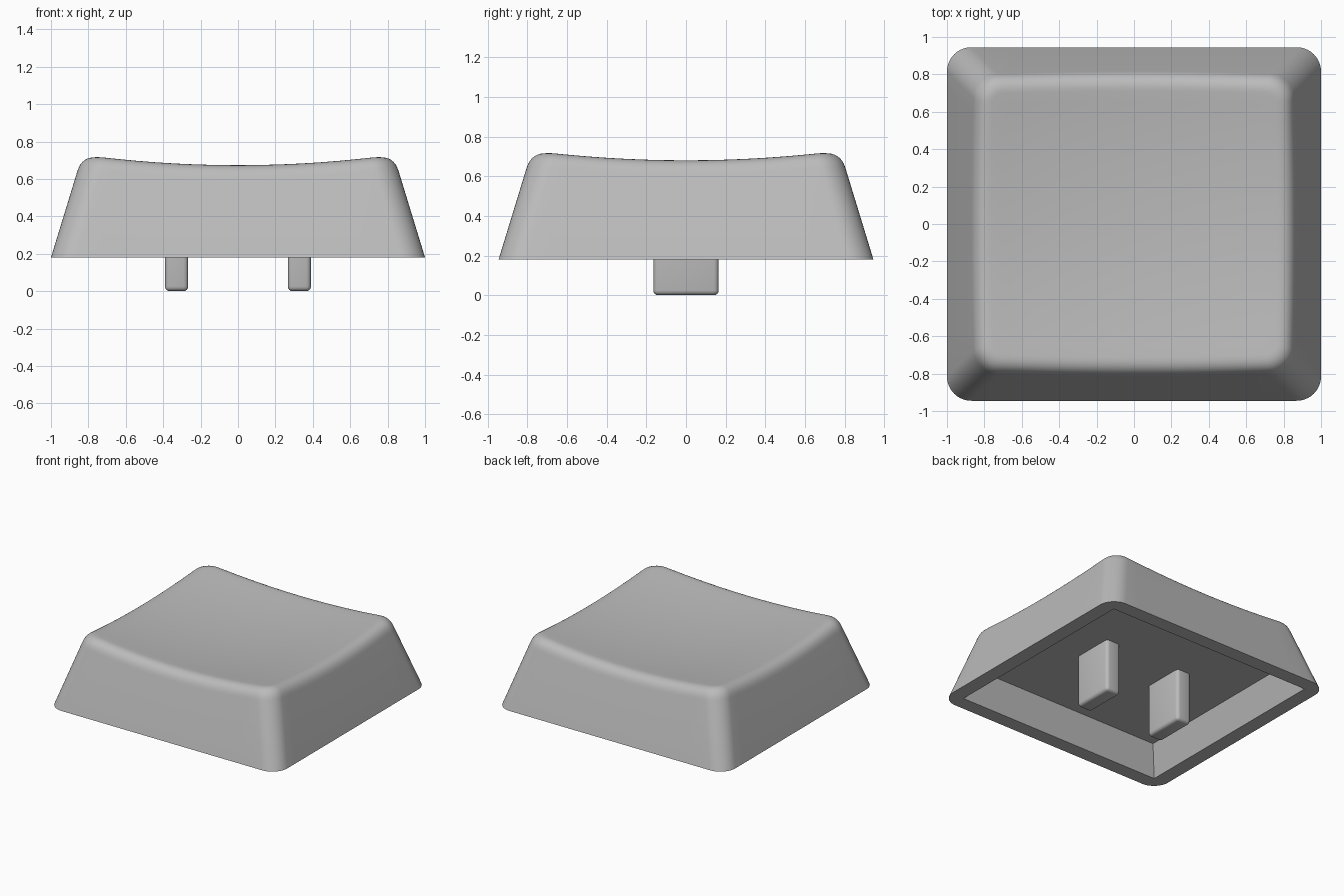
import bpy, bmesh, math

if "Cube" in bpy.data.objects:
    bpy.data.objects.remove(bpy.data.objects["Cube"])

grey = bpy.data.materials.new("cap grey")
grey.diffuse_color = (0.5, 0.5, 0.5, 1)
grey.use_nodes = True
grey.node_tree.nodes["Principled BSDF"].inputs["Base Color"].default_value = grey.diffuse_color

BASE, CEIL = 0.18, 0.41       # rim height, cavity ceiling height
SLOPE, RADIUS = 0.306, 0.13   # wall lean, plan corner radius
FILLET = 0.08                 # setback of the rounded top edge


def outline(a, b, r, side=16, arc=10):
    """Rounded rectangle as (x, y, normal x, normal y) samples."""
    pts = []
    centres = [(a - r, b - r), (r - a, b - r), (r - a, r - b), (a - r, r - b)]
    for q, (cx, cy) in enumerate(centres):
        for i in range(arc + 1):
            t = math.pi / 2 * (q + i / arc)
            n = (math.cos(t), math.sin(t))
            pts.append((cx + r * n[0], cy + r * n[1], *n))
        # straight run to the next corner
        nx, ny = centres[(q + 1) % 4]
        for i in range(1, side):
            f = i / side
            pts.append((cx + (nx - cx) * f + r * n[0],
                        cy + (ny - cy) * f + r * n[1], *n))
    return pts


def dish(x, y):
    return 0.63 + (x * x + y * y) / 12


def wall(x, y, nx, ny, z):
    d = SLOPE * (z - BASE)
    # flat walls and conical corners lean inward; the corner centre moves with them
    sx, sy = (1 - d), (0.945 - d)
    px = max(-(sx - RADIUS), min(sx - RADIUS, x)) if abs(nx) < 1e-6 else math.copysign(sx - RADIUS, x)
    py = max(-(sy - RADIUS), min(sy - RADIUS, y)) if abs(ny) < 1e-6 else math.copysign(sy - RADIUS, y)
    return px + RADIUS * nx, py + RADIUS * ny, z


def cap_column(p):
    """Points from the rim up the wall, over the rounded edge, into the dish."""
    z = 0.7
    for _ in range(8):
        z = dish(*wall(*p, z)[:2])
    c = wall(*p, z)
    low = wall(*p, z - FILLET)
    ix, iy = c[0] - FILLET * p[2], c[1] - FILLET * p[3]
    inn = (ix, iy, dish(ix, iy))
    col = [wall(*p, BASE)]
    for i in range(9):
        t = i / 8
        col.append(tuple((1 - t) ** 2 * l + 2 * t * (1 - t) * m + t * t * n
                         for l, m, n in zip(low, c, inn)))
    for k in range(11, 0, -1):
        x, y = ix * k / 12, iy * k / 12
        col.append((x, y, dish(x, y)))
    return col


def finish(name, bm):
    bmesh.ops.recalc_face_normals(bm, faces=bm.faces)
    me = bpy.data.meshes.new(name)
    bm.to_mesh(me)
    bm.free()
    me.materials.append(grey)
    ob = bpy.data.objects.new(name, me)
    bpy.context.collection.objects.link(ob)
    bpy.ops.object.select_all(action='DESELECT')
    ob.select_set(True)
    bpy.context.view_layer.objects.active = ob
    bpy.ops.object.shade_smooth_by_angle(angle=math.radians(30))
    return ob


# Hollow cap: ceiling, cavity wall, rim, outer wall, rounded edge, dished top
bm = bmesh.new()
cavity = [[(x, y, z) for x, y, _, _ in outline(a, b, 0)]
          for a, b, z in ((0.817, 0.763, CEIL), (0.887, 0.833, BASE))]
shell = zip(*[cap_column(p) for p in outline(1, 0.945, RADIUS)])
rings = [[bm.verts.new(v) for v in ring] for ring in [*cavity, *shell]]
n = len(rings[0])
for lower, upper in zip(rings, rings[1:]):
    for i in range(n):
        j = (i + 1) % n
        bm.faces.new((lower[i], lower[j], upper[j], upper[i]))
bm.faces.new(rings[0])
centre = bm.verts.new((0, 0, dish(0, 0)))
for i in range(n):
    bm.faces.new((rings[-1][i], rings[-1][(i + 1) % n], centre))
bmesh.ops.remove_doubles(bm, verts=bm.verts, dist=1e-5)
finish("key_cap", bm)

# Two clip prongs reaching down from the ceiling
for side, label in ((-1, "left"), (1, "right")):
    bm = bmesh.new()
    bmesh.ops.create_cube(bm, size=1)
    for v in bm.verts:
        v.co = (side * 0.328 + v.co.x * 0.124, v.co.y * 0.33,
                0 if v.co.z < 0 else CEIL + 0.03)
    bmesh.ops.bevel(bm, geom=bm.edges[:], offset=0.025, segments=4,
                    profile=0.5, affect='EDGES')
    finish(label + "_prong", bm)
